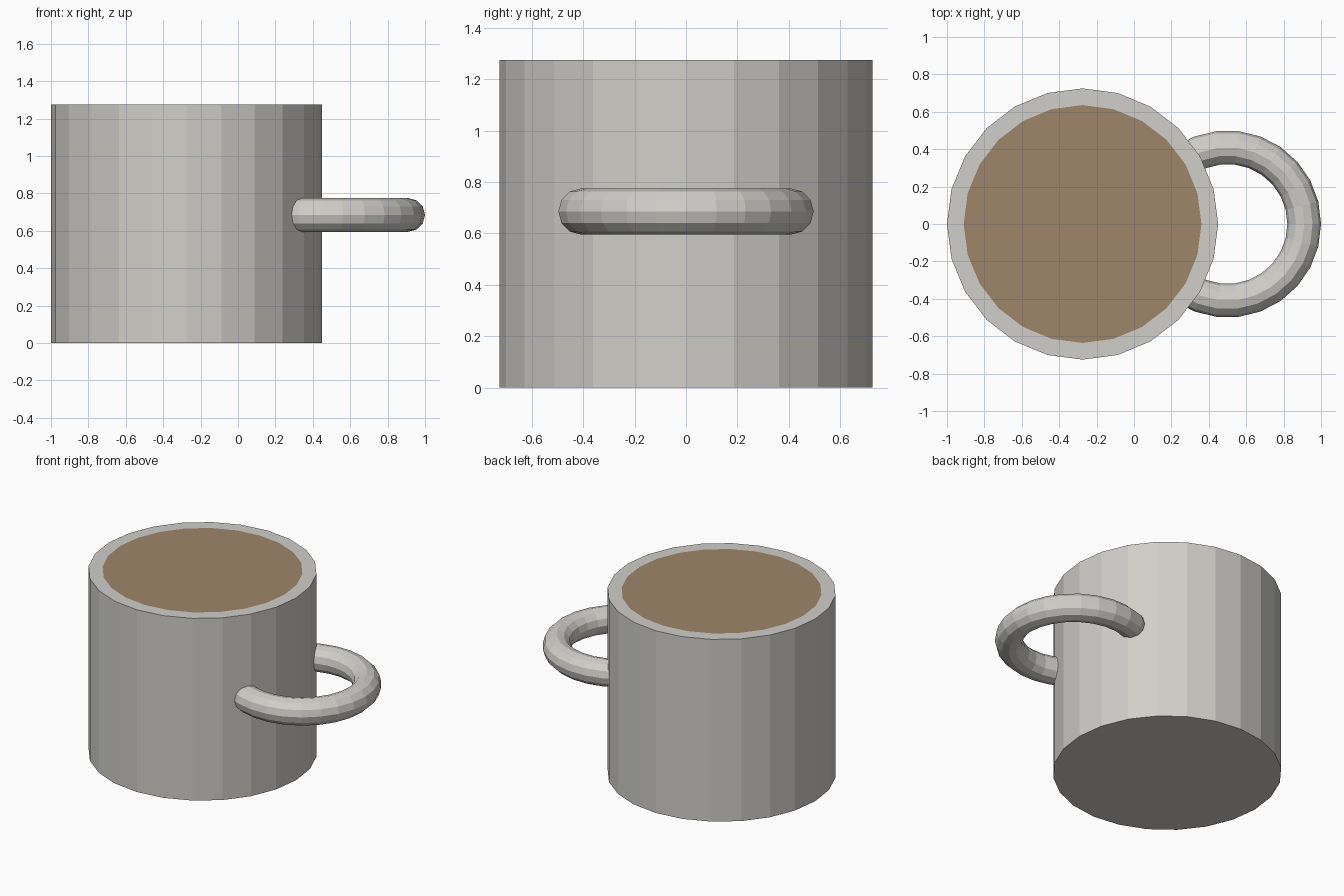
import bpy
import bmesh
import math
from mathutils import Matrix, Vector

if "Cube" in bpy.data.objects:
    bpy.data.objects.remove(bpy.data.objects["Cube"], do_unlink=True)


def make_material(name, rgb):
    mat = bpy.data.materials.new(name)
    mat.use_nodes = True
    mat.diffuse_color = (*rgb, 1)
    mat.node_tree.nodes["Principled BSDF"].inputs["Base Color"].default_value = (*rgb, 1)
    return mat


ceramic = make_material("warm grey ceramic", (0.63, 0.62, 0.585))
coffee = make_material("coffee brown", (0.345, 0.24, 0.142))

CUP_X, RADIUS, HEIGHT, WALL = -0.275, 0.725, 1.275, 0.09
SIDES = 24

# Cup body: flat-sided cylinder with the coffee inset flush with the rim
bm = bmesh.new()
bmesh.ops.create_cone(
    bm, cap_ends=True, segments=SIDES, radius1=RADIUS, radius2=RADIUS, depth=HEIGHT,
    matrix=Matrix.Translation((CUP_X, 0, HEIGHT / 2)))
top = max(bm.faces, key=lambda f: f.calc_center_median().z)
bmesh.ops.inset_region(bm, faces=[top], thickness=WALL * math.cos(math.pi / SIDES))
top.material_index = 1
mesh = bpy.data.meshes.new("cup_body")
bm.to_mesh(mesh)
bm.free()
mesh.materials.append(ceramic)
mesh.materials.append(coffee)
cup = bpy.data.objects.new("cup_body", mesh)
bpy.context.collection.objects.link(cup)

# Handle: horizontal ring sunk into the side of the cup
bpy.ops.mesh.primitive_torus_add(
    major_segments=26, minor_segments=12, major_radius=0.41, minor_radius=0.09,
    location=Vector((0.5, 0, 0.685)))
handle = bpy.context.object
handle.name = handle.data.name = "handle"
handle.data.materials.append(ceramic)
